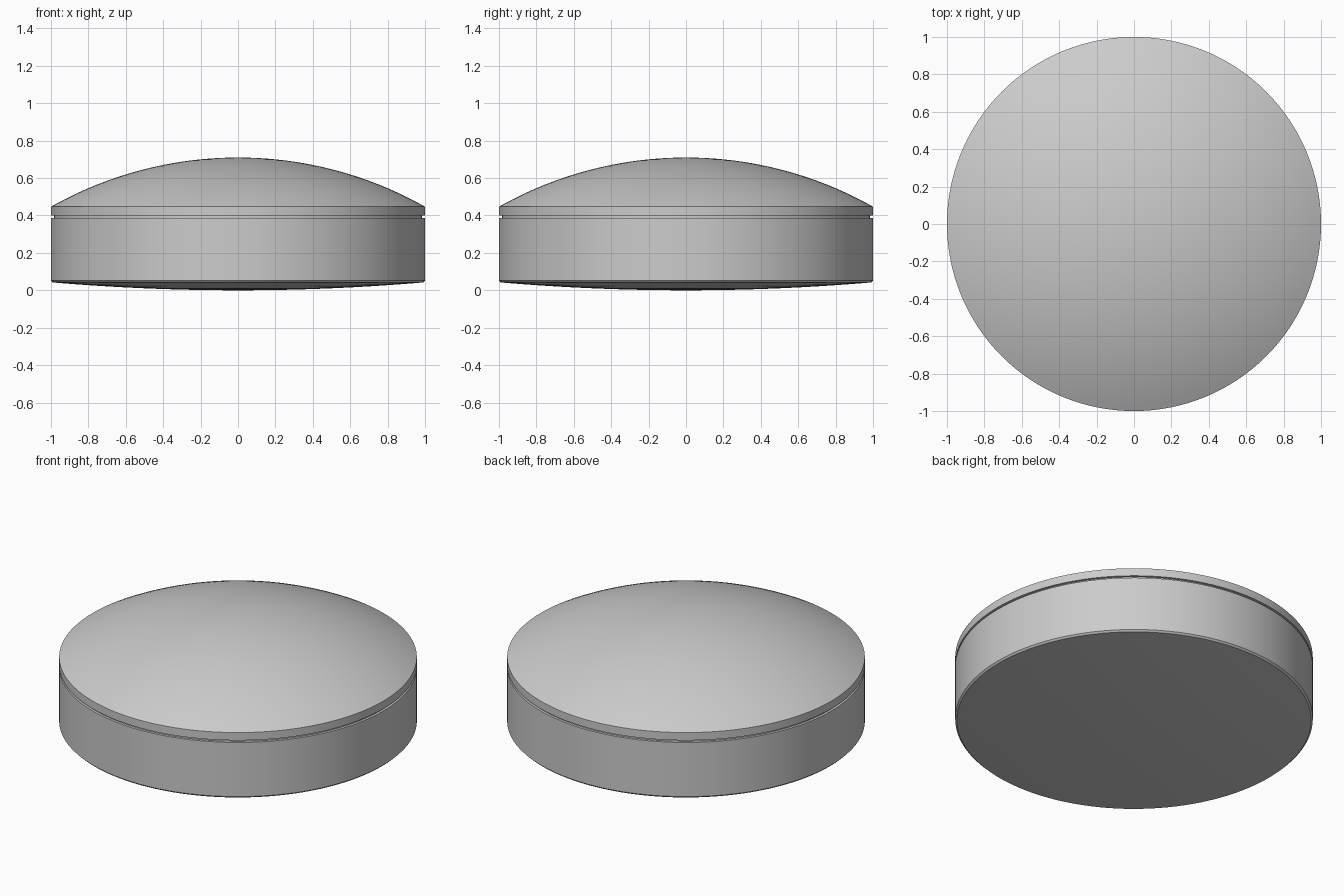
import bpy
import bmesh
import math

# Remove the default cube
cube = bpy.data.objects.get("Cube")
if cube:
    bpy.data.objects.remove(cube, do_unlink=True)

SEGMENTS = 128
RADIUS = 1.0
NECK = 0.985     # radius at the bottom of the seam groove
SEAM = 0.392     # height where body and lid meet


def make_material(name, colour):
    mat = bpy.data.materials.new(name)
    mat.use_nodes = True
    mat.diffuse_color = colour
    bsdf = mat.node_tree.nodes["Principled BSDF"]
    bsdf.inputs["Base Color"].default_value = colour
    bsdf.inputs["Roughness"].default_value = 0.6
    return mat


def cap(rim_radius, rim_z, pole_z, rings):
    """Profile points of a spherical cap, from its pole out to its rim."""
    height = abs(pole_z - rim_z)
    sphere = (rim_radius ** 2 + height ** 2) / (2 * height)
    side = 1 if pole_z > rim_z else -1
    sweep = math.asin(rim_radius / sphere)
    points = []
    for i in range(rings + 1):
        a = sweep * i / rings
        points.append((sphere * math.sin(a),
                       pole_z - side * sphere * (1 - math.cos(a))))
    return points


def lathe(name, profile, mat):
    """Revolve an (r, z) profile around the vertical axis."""
    bm = bmesh.new()
    verts = [bm.verts.new((r, 0, z)) for r, z in profile]
    edges = [bm.edges.new(pair) for pair in zip(verts, verts[1:])]
    bmesh.ops.spin(bm, geom=verts + edges, cent=(0, 0, 0), axis=(0, 0, 1),
                   angle=2 * math.pi, steps=SEGMENTS)
    bmesh.ops.remove_doubles(bm, verts=bm.verts, dist=0.0001)
    bmesh.ops.recalc_face_normals(bm, faces=bm.faces)
    mesh = bpy.data.meshes.new(name)
    bm.to_mesh(mesh)
    bm.free()
    mesh.materials.append(mat)
    obj = bpy.data.objects.new(name, mesh)
    bpy.context.collection.objects.link(obj)
    bpy.ops.object.select_all(action="DESELECT")
    obj.select_set(True)
    bpy.context.view_layer.objects.active = obj
    bpy.ops.object.shade_smooth_by_angle(angle=math.radians(25))
    return obj


grey = make_material("light grey", (0.6, 0.6, 0.6, 1.0))

# Body: shallow curved underside, chamfered foot, straight wall, groove neck
body = cap(0.99, 0.042, 0.0, 12)
body += [(RADIUS, 0.052), (RADIUS, 0.386), (NECK, 0.386), (NECK, SEAM)]
lathe("body", body, grey)

# Lid: domed top with a thin straight rim above the groove
lid = cap(RADIUS, 0.447, 0.71, 24)
lid += [(RADIUS, 0.399), (NECK, 0.399), (NECK, SEAM)]
lathe("lid", lid, grey)
